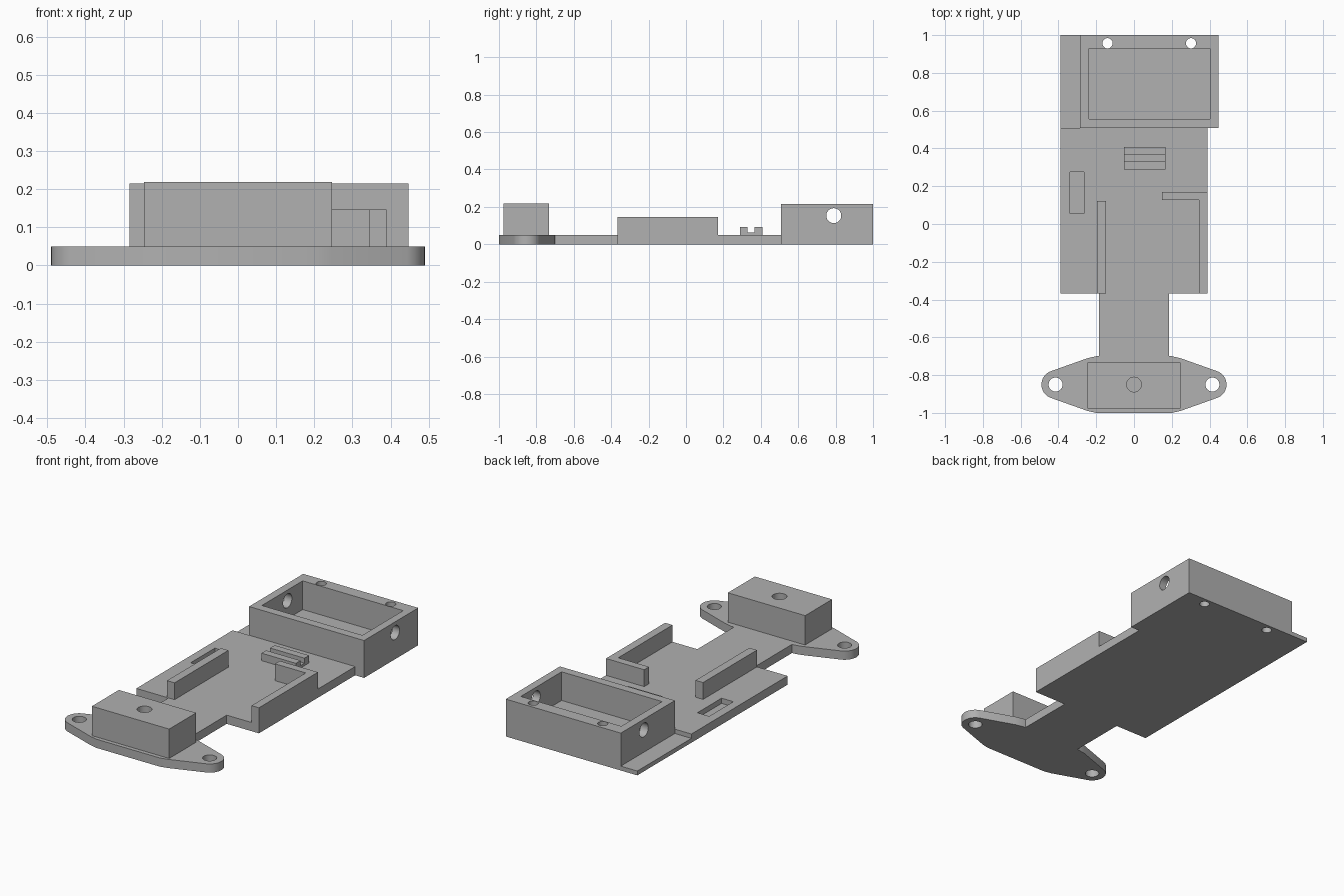
import bpy, bmesh
from math import sin, cos, radians

if "Cube" in bpy.data.objects:
    bpy.data.objects.remove(bpy.data.objects["Cube"], do_unlink=True)

grey = bpy.data.materials.new("plain grey")
grey.use_nodes = True
colour = (0.44, 0.44, 0.44, 1)
grey.diffuse_color = colour
grey.node_tree.nodes["Principled BSDF"].inputs["Base Color"].default_value = colour


def prism(name, outline, z0, z1):
    """Extrude a counter-clockwise outline between two heights."""
    bm = bmesh.new()
    face = bm.faces.new([bm.verts.new((x, y, z0)) for x, y in outline])
    top = bmesh.ops.extrude_face_region(bm, geom=[face])["geom"]
    for v in top:
        if isinstance(v, bmesh.types.BMVert):
            v.co.z = z1
    bmesh.ops.recalc_face_normals(bm, faces=bm.faces[:])
    mesh = bpy.data.meshes.new(name)
    bm.to_mesh(mesh)
    bm.free()
    mesh.materials.append(grey)
    ob = bpy.data.objects.new(name, mesh)
    bpy.context.collection.objects.link(ob)
    return ob


def box(name, x0, x1, y0, y1, z0, z1):
    return prism(name, [(x0, y0), (x1, y0), (x1, y1), (x0, y1)], z0, z1)


def arc(x, y, r, a0, a1, n):
    angles = [radians(a0 + (a1 - a0) * i / n) for i in range(n + 1)]
    return [(x + r * cos(a), y + r * sin(a)) for a in angles]


def rod(x, y, r, z0, z1):
    return prism("cutter", arc(x, y, r, 0, 360, 32)[:-1], z0, z1)


def cut(ob, cutters):
    """Subtract each cutter, then discard it."""
    for c in cutters:
        c.hide_render = True
        mod = ob.modifiers.new("cut", "BOOLEAN")
        mod.operation, mod.solver, mod.object = "DIFFERENCE", "EXACT", c
        bpy.context.view_layer.update()
        graph = bpy.context.evaluated_depsgraph_get()
        mesh = bpy.data.meshes.new_from_object(ob.evaluated_get(graph))
        ob.modifiers.clear()
        ob.data = mesh
        bpy.data.objects.remove(c, do_unlink=True)


T = 0.05        # plate thickness
RAIL = 0.147    # top of the rails
FRONT, BACK = -0.367, 0.508

# Main plate with the narrow neck, and a blind slot
plate = prism("base_plate", [(-0.185, -0.703), (0.185, -0.703), (0.185, FRONT), (0.39, FRONT),
                             (0.39, BACK), (-0.39, BACK), (-0.39, FRONT), (-0.185, FRONT)], 0, T)
cut(plate, [box("cutter", -0.34, -0.265, 0.055, 0.275, 0.02, 0.1)])
box("thin_rear_strip", -0.39, -0.285, BACK, 1, 0, 0.025)

# Front flange with rounded ears and mounting holes
right_half = ([(0.2, -1.0), (0.245, -0.99)] + arc(0.415, -0.85, 0.075, -68, 68, 16)
              + [(0.245, -0.71), (0.2, -0.70)])
flange = prism("front_flange", right_half + [(-x, y) for x, y in reversed(right_half)], 0, T)
cut(flange, [rod(s * 0.415, -0.85, 0.037, -0.1, 0.2) for s in (-1, 1)])

# Front block with a blind hole
block = box("front_block", -0.246, 0.246, -0.977, -0.732, T, 0.219)
cut(block, [rod(0, -0.85, 0.039, 0.1, 0.3)])

# Rear housing: open pocket, screw holes and a cross bore
housing = box("rear_housing", -0.285, 0.447, BACK, 1, 0, 0.215)
bore = rod(0, 0, 0.04, -1, 1)
bore.rotation_euler = (0, radians(90), 0)
bore.location = (0, 0.79, 0.153)
cut(housing, [box("cutter", -0.238, 0.402, 0.557, 0.928, T, 0.4), bore]
    + [rod(x, 0.957, 0.027, -0.1, 0.4) for x in (-0.14, 0.302)])

# Rails standing on the plate
box("right_rail", -0.195, -0.147, FRONT, 0.123, T, RAIL)
prism("left_corner_wall", [(0.343, FRONT), (0.39, FRONT), (0.39, 0.17), (0.147, 0.17),
                           (0.147, 0.126), (0.343, 0.126)], T, RAIL)

# Small grooved holder
box("holder_base", -0.052, 0.167, 0.288, 0.408, T, 0.064)
for name, y in (("holder_front_lip", 0.288), ("holder_rear_lip", 0.366)):
    box(name, -0.052, 0.167, y, y + 0.042, 0.064, 0.093)

# Smooth the round surfaces, keep hard edges
for ob in (flange, block, housing):
    bpy.ops.object.select_all(action="DESELECT")
    ob.select_set(True)
    bpy.context.view_layer.objects.active = ob
    bpy.ops.object.shade_smooth_by_angle(angle=radians(30))
